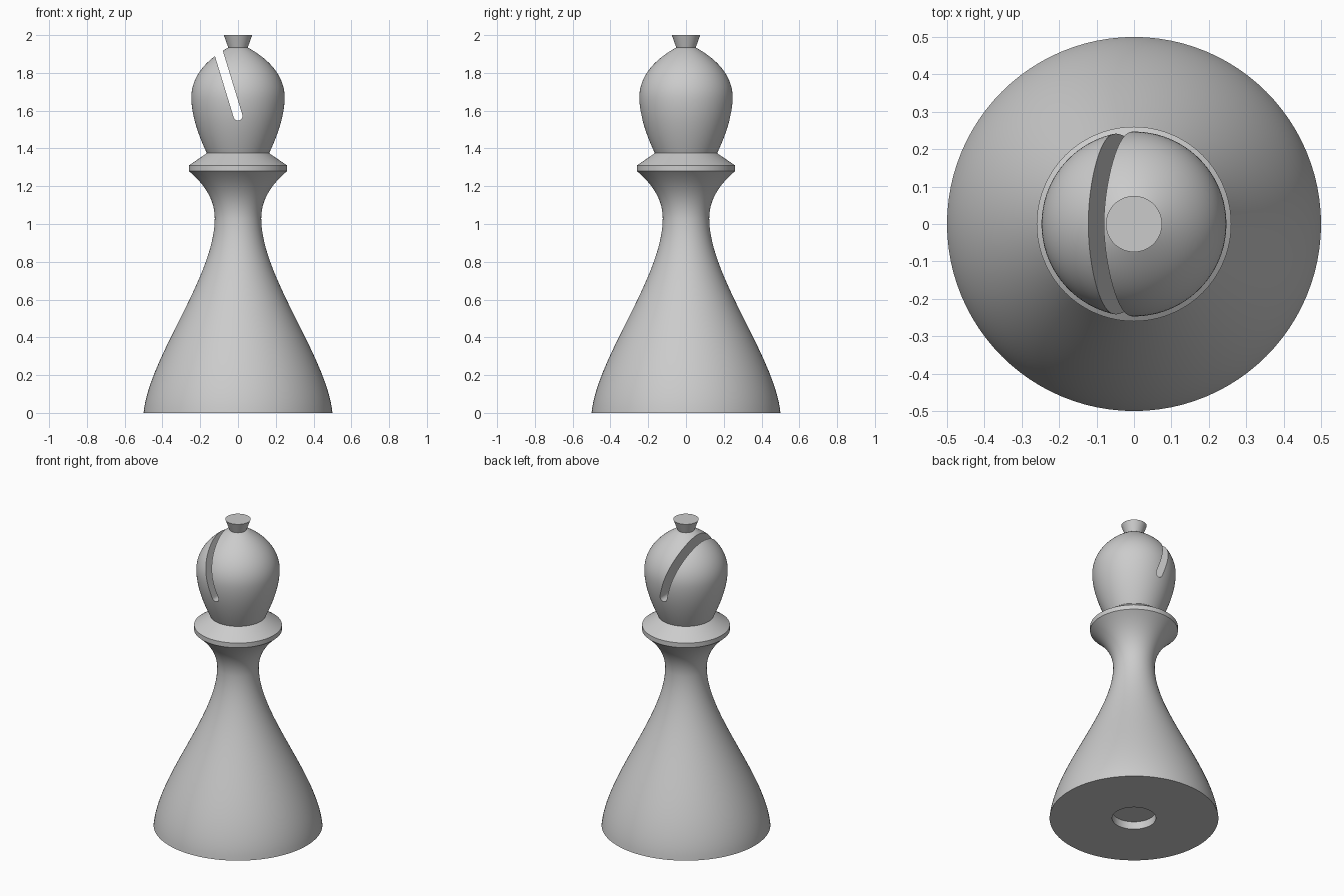
import bpy
import bmesh
from math import cos, sin, pi, radians
from mathutils import Vector, Matrix

SEGMENTS = 96

cube = bpy.data.objects.get("Cube")
if cube:
    bpy.data.objects.remove(cube, do_unlink=True)

grey = bpy.data.materials.new("plain grey")
grey.use_nodes = True
colour = (0.6, 0.6, 0.6, 1)
grey.diffuse_color = colour
grey.node_tree.nodes["Principled BSDF"].inputs["Base Color"].default_value = colour


def bezier(a, b, c, d, steps=20):
    """Points of a cubic curve from a to d, without the last one."""
    a, b, c, d = (Vector(p) for p in (a, b, c, d))
    points = []
    for i in range(steps):
        t = i / steps
        s = 1 - t
        points.append(a * s**3 + b * 3 * s * s * t + c * 3 * s * t * t + d * t**3)
    return points


def make_object(name, bm):
    bmesh.ops.recalc_face_normals(bm, faces=bm.faces)
    mesh = bpy.data.meshes.new(name)
    bm.to_mesh(mesh)
    bm.free()
    mesh.materials.append(grey)
    obj = bpy.data.objects.new(name, mesh)
    bpy.context.collection.objects.link(obj)
    return obj


def activate(obj):
    bpy.ops.object.select_all(action="DESELECT")
    obj.select_set(True)
    bpy.context.view_layer.objects.active = obj


def smooth(obj):
    activate(obj)
    bpy.ops.object.shade_smooth_by_angle(angle=radians(30))


def lathe(name, profile):
    """Turn a (radius, height) profile about z and cap both ends."""
    bm = bmesh.new()
    angles = [2 * pi * i / SEGMENTS for i in range(SEGMENTS)]
    rings = [[bm.verts.new((r * cos(a), r * sin(a), z)) for a in angles]
             for r, z in profile]
    for low, high in zip(rings, rings[1:]):
        for i in range(SEGMENTS):
            j = (i + 1) % SEGMENTS
            bm.faces.new((low[i], low[j], high[j], high[i]))
    bm.faces.new(rings[0])
    bm.faces.new(rings[-1])
    return make_object(name, bm)


# Flared body with a shallow round recess underneath
body = lathe("body", [(0.13, 0.05), (0.13, 0)]
             + bezier((0.5, 0), (0.47, 0.3), (0.123, 0.72), (0.123, 1.03), 32)
             + bezier((0.123, 1.03), (0.123, 1.14), (0.19, 1.22), (0.26, 1.28))
             + [(0.26, 1.28)])

# Collar
collar = lathe("collar", [(0.26, 1.28), (0.26, 1.31), (0.165, 1.375)])

# Bulb-shaped head
head = lathe("head",
             bezier((0.165, 1.375), (0.205, 1.46), (0.247, 1.57), (0.247, 1.67))
             + bezier((0.247, 1.67), (0.247, 1.78), (0.17, 1.87), (0.05, 1.935))
             + [(0.05, 1.935)])

# Finial
finial = lathe("finial", [(0.05, 1.93), (0.075, 2.0)])

# Slanted slot with a rounded bottom, cut right through the head
half = 0.024
outline = [(half * cos(a), half * sin(a))
           for a in (pi + pi * i / 16 for i in range(17))]
outline += [(half, 0.6), (-half, 0.6)]
bm = bmesh.new()
face = bm.faces.new([bm.verts.new((x, -0.4, z)) for x, z in outline])
extruded = bmesh.ops.extrude_face_region(bm, geom=[face])["geom"]
bmesh.ops.translate(bm, vec=(0, 0.8, 0),
                    verts=[v for v in extruded if isinstance(v, bmesh.types.BMVert)])
bm.transform(Matrix.Translation((0, 0, 1.572)) @ Matrix.Rotation(radians(-17), 4, "Y"))
cutter = make_object("slot_cutter", bm)
cutter.hide_render = True

cut = head.modifiers.new("slot", "BOOLEAN")
cut.operation = "DIFFERENCE"
cut.solver = "EXACT"
cut.object = cutter
activate(head)
bpy.ops.object.modifier_apply(modifier=cut.name)
bpy.data.objects.remove(cutter, do_unlink=True)

for part in (body, collar, head, finial):
    smooth(part)
